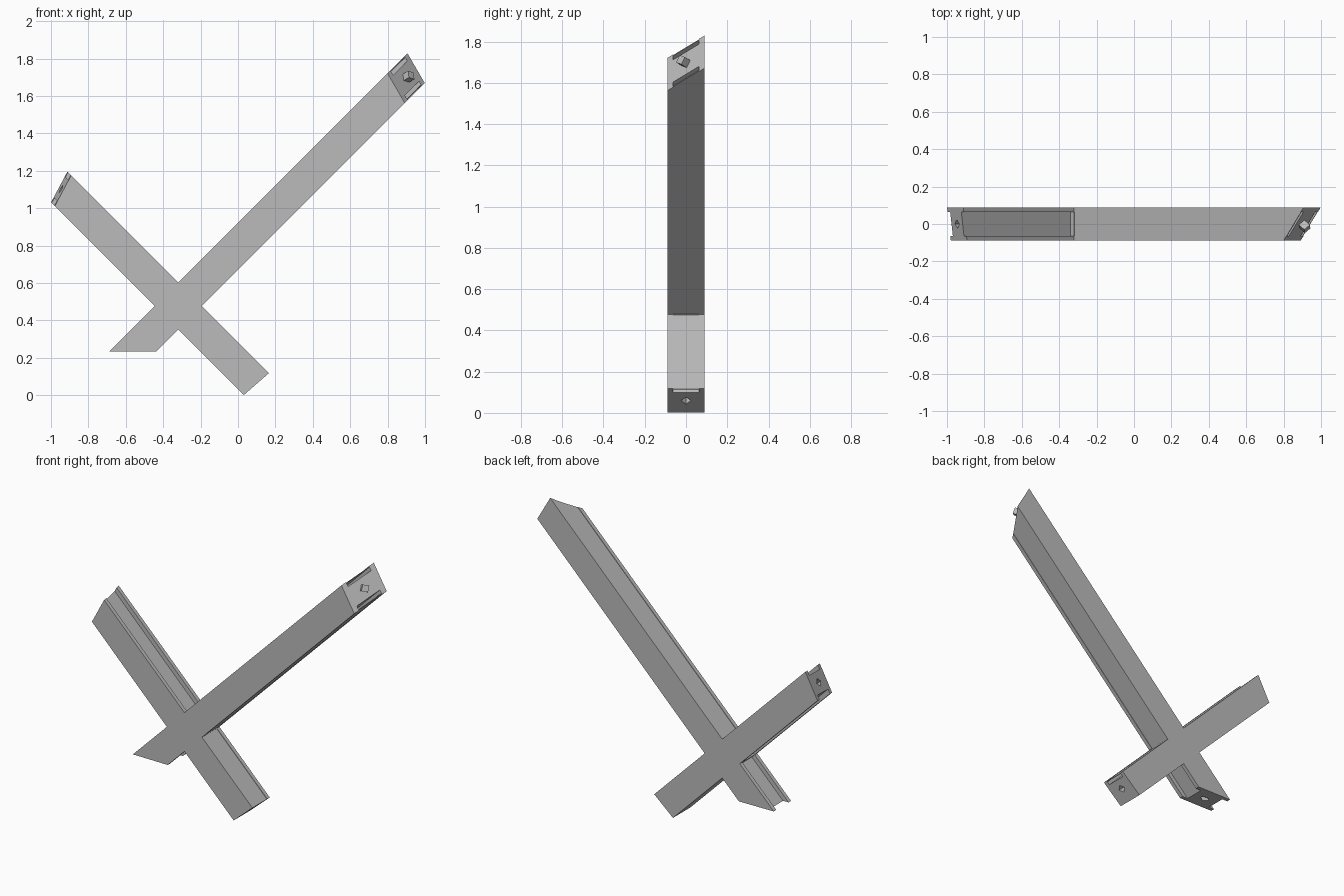
import bpy, bmesh
from mathutils import Vector

if "Cube" in bpy.data.objects:
    bpy.data.objects.remove(bpy.data.objects["Cube"], do_unlink=True)

# Single flat grey
grey = bpy.data.materials.new("plain_grey")
grey.use_nodes = True
GREY = (0.5, 0.5, 0.5, 1)
grey.diffuse_color = GREY
grey.node_tree.nodes["Principled BSDF"].inputs["Base Color"].default_value = GREY

# Beam frame: U runs up the long beam, V up the short one
C = Vector((-0.32, 0, 0.477))
U = Vector((1, 0, 1)).normalized()
V = Vector((-1, 0, 1)).normalized()
Y = Vector((0, 1, 0))
H = 0.0885       # half width of a beam
G = 0.063        # half width of a channel
D = 0.028        # channel depth
LIP = 0.003      # cover plates sit slightly below the rims
THICK = 0.004


def plane(a, b, c):
    """Point and normal of the cut through three points."""
    a, b, c = Vector(a), Vector(b), Vector(c)
    return a, (b - a).cross(c - a).normalized()


def make(name, bm):
    bmesh.ops.recalc_face_normals(bm, faces=bm.faces[:])
    me = bpy.data.meshes.new(name)
    bm.to_mesh(me)
    bm.free()
    me.materials.append(grey)
    ob = bpy.data.objects.new(name, me)
    bpy.context.collection.objects.link(ob)
    return ob


def sweep(name, profile, axis, side, start, end):
    """Extrude a (y, side) profile along an axis up to a slanted cut."""
    bm = bmesh.new()
    p0, n = end
    near, far = [], []
    for y, t in profile:
        o = C + Y * y + side * t
        near.append(bm.verts.new(o + axis * start))
        far.append(bm.verts.new(o + axis * ((p0 - o).dot(n) / axis.dot(n))))
    bm.faces.new(near)
    bm.faces.new(far)
    count = len(near)
    for i in range(count):
        j = (i + 1) % count
        bm.faces.new((near[i], near[j], far[j], far[i]))
    return make(name, bm)


def section(top, bottom):
    """Square section with an optional channel on either side."""
    def edge(s, grooved):
        pts = [(-H, s * H), (H, s * H)]
        if grooved:
            pts[1:1] = [(-G, s * H), (-G, s * (H - D)), (G, s * (H - D)), (G, s * H)]
        return pts
    return edge(1, top) + edge(-1, bottom)[::-1]


def cover(name, axis, side, sign, end):
    """Thin plate closing a channel."""
    a, b = sign * (H - LIP), sign * (H - LIP - THICK)
    sweep(name, [(-G, a), (G, a), (G, b), (-G, b)], axis, side, H, end)


def prism(name, centre, axis, lateral, r, low, high):
    """Square bar set on its corner."""
    other = axis.cross(lateral).normalized()
    bm = bmesh.new()
    ring = (lateral, other, -lateral, -other)
    a = [bm.verts.new(centre + d * r + axis * low) for d in ring]
    b = [bm.verts.new(centre + d * r + axis * high) for d in ring]
    bm.faces.new(a)
    bm.faces.new(b)
    for i in range(4):
        j = (i + 1) % 4
        bm.faces.new((a[i], a[j], b[j], b[i]))
    return make(name, bm)


def socket(ob, axis, end):
    """Cut a diamond hole into the end of an arm."""
    p0, n = end
    centre = C + axis * ((p0 - C).dot(n) / axis.dot(n))
    cutter = prism("socket_cutter", centre, axis, Y, 0.024, -0.045, 0.06)
    mod = ob.modifiers.new("socket", "BOOLEAN")
    mod.operation, mod.solver, mod.object = "DIFFERENCE", "EXACT", cutter
    bpy.context.view_layer.objects.active = ob
    bpy.ops.object.modifier_apply(modifier=mod.name)
    bpy.data.objects.remove(cutter, do_unlink=True)


# End cuts
long_cut = plane((0.80, -H, 1.72), (0.89, -H, 1.565), (0.905, H, 1.83))
stub_cut = plane((-0.69, -H, 0.235), (-0.445, -H, 0.233), (-0.69, H, 0.235))
upper_cut = plane((-1, H, 1.03), (-0.915, H, 1.19), (-0.98, -H, 1.01))
lower_cut = plane((0.03, -H, 0), (0.165, -H, 0.118), (0.03, H, 0))

# Crossing block and four arms
sweep("crossing_block", section(False, False), U, V, -H, (C + U * H, U))
long_arm = sweep("long_arm", section(True, True), U, V, H, long_cut)
stub_arm = sweep("stub_arm", section(True, True), -U, V, H, stub_cut)
upper_arm = sweep("upper_short_arm", section(True, True), V, U, H, upper_cut)
lower_arm = sweep("lower_short_arm", section(True, False), -V, U, H, lower_cut)

# Plates over the closed channels
cover("long_arm_top_cover", U, V, 1, long_cut)
cover("long_arm_bottom_cover", U, V, -1, long_cut)
cover("lower_arm_cover", -V, U, 1, lower_cut)

# Sockets, and the peg on the long arm
for ob, axis, end in ((stub_arm, -U, stub_cut), (upper_arm, V, upper_cut),
                      (lower_arm, -V, lower_cut)):
    socket(ob, axis, end)
p0, n = long_cut
if n.y > 0:
    n = -n
middle = C + U * ((p0 - C).dot(n) / U.dot(n))
prism("peg", middle, n, n.cross(V).normalized(), 0.028, -0.02, 0.042)
